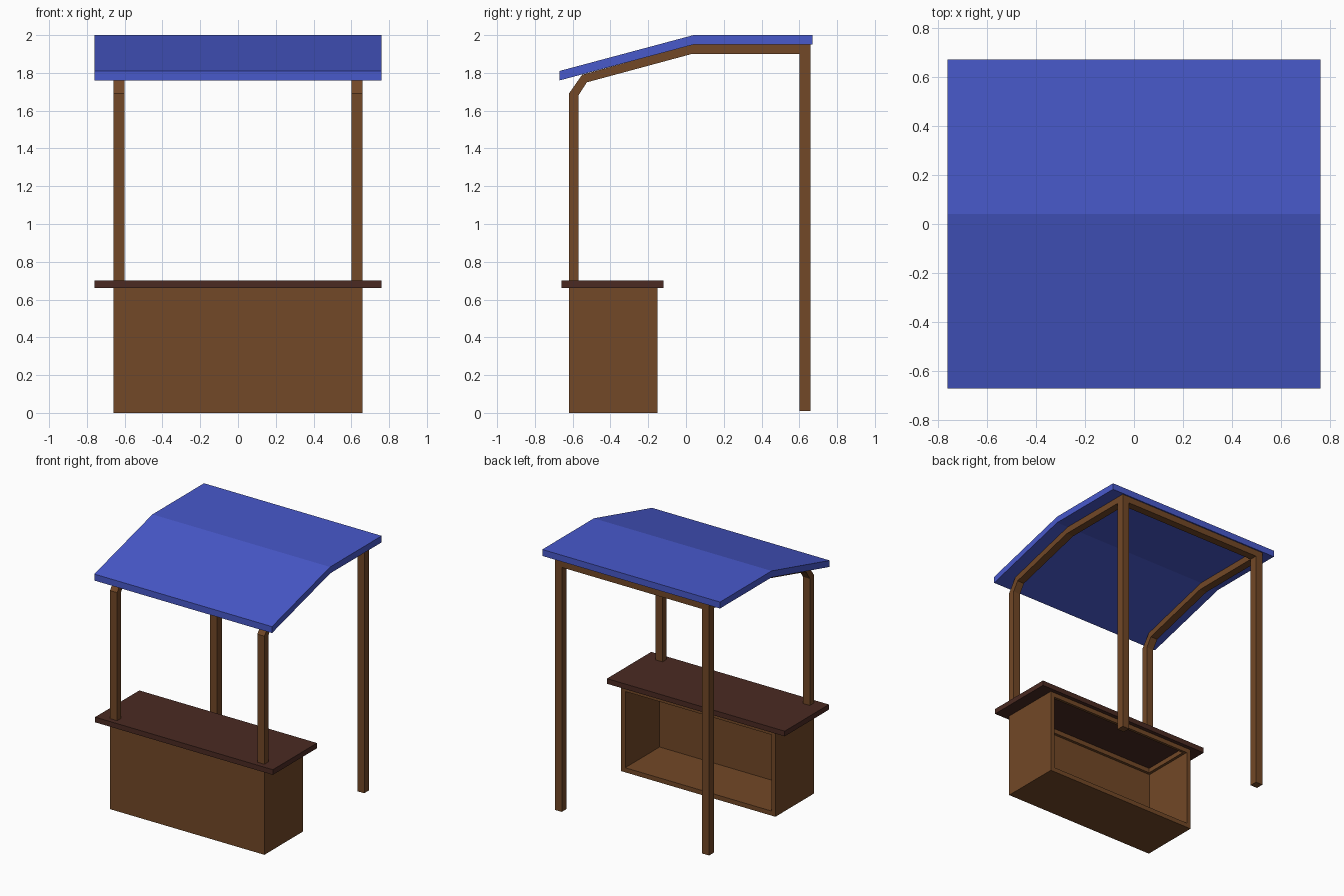
import bpy, bmesh

if "Cube" in bpy.data.objects:
    bpy.data.objects.remove(bpy.data.objects["Cube"])


def material(name, rgb):
    m = bpy.data.materials.new(name)
    m.diffuse_color = (*rgb, 1)
    m.use_nodes = True
    m.node_tree.nodes["Principled BSDF"].inputs["Base Color"].default_value = m.diffuse_color
    return m


WOOD = material("wood", (0.17, 0.065, 0.02))
DARK = material("dark_wood", (0.07, 0.023, 0.016))
BLUE = material("blue_canvas", (0.065, 0.10, 0.60))


def finish(name, bm, mat):
    bmesh.ops.recalc_face_normals(bm, faces=bm.faces)
    me = bpy.data.meshes.new(name)
    bm.to_mesh(me)
    bm.free()
    me.materials.append(mat)
    ob = bpy.data.objects.new(name, me)
    bpy.context.collection.objects.link(ob)
    return ob


def box_bm(x0, x1, y0, y1, z0, z1):
    bm = bmesh.new()
    bmesh.ops.create_cube(bm, size=1)
    for v in bm.verts:
        v.co = (x1 if v.co.x > 0 else x0, y1 if v.co.y > 0 else y0, z1 if v.co.z > 0 else z0)
    return bm


def strip(name, outer, inner, x0, x1, mat):
    """Bent bar: quads between two (y, z) outlines, extruded along x."""
    bm = bmesh.new()
    a = [bm.verts.new((x0, y, z)) for y, z in outer]
    b = [bm.verts.new((x0, y, z)) for y, z in inner]
    faces = [bm.faces.new((a[i], a[i + 1], b[i + 1], b[i])) for i in range(len(a) - 1)]
    ext = bmesh.ops.extrude_face_region(bm, geom=faces, use_keep_orig=True)
    for g in ext["geom"]:
        if isinstance(g, bmesh.types.BMVert):
            g.co.x = x1
    return finish(name, bm, mat)


# Bent roof sheet
strip("roof", [(-0.67, 1.81), (0.04, 2.0), (0.67, 2.0)],
      [(-0.67, 1.76), (0.04, 1.95), (0.67, 1.95)], -0.76, 0.76, BLUE)

# Side frames: front post, brace, rafter and back post in one bent bar
outer = [(-0.62, 0.70), (-0.62, 1.69), (-0.55, 1.79), (0.03, 1.95), (0.66, 1.95), (0.66, 0.01)]
inner = [(-0.57, 0.70), (-0.57, 1.68), (-0.525, 1.75), (0.03, 1.90), (0.60, 1.90), (0.60, 0.01)]
for side, s in (("left", -1), ("right", 1)):
    strip(side + "_frame", outer, inner, s * 0.60, s * 0.66, WOOD)

# Beam joining the back posts
finish("back_beam", box_bm(-0.60, 0.60, 0.60, 0.66, 1.90, 1.95), WOOD)

# Countertop
finish("countertop", box_bm(-0.76, 0.76, -0.66, -0.12, 0.66, 0.70), DARK)

# Cabinet: open at the back, with a top rim open to the countertop
bm = box_bm(-0.66, 0.66, -0.62, -0.15, 0, 0.66)
bm.normal_update()
back = next(f for f in bm.faces if f.normal.y > 0.9)
bmesh.ops.inset_region(bm, faces=[back], thickness=0.05)
cavity = bmesh.ops.extrude_discrete_faces(bm, faces=[back])["faces"][0]
for v in cavity.verts:
    v.co.y = -0.57
bm.normal_update()
ceiling = next(f for f in bm.faces if f.normal.z < -0.9 and f.calc_center_median().z > 0.5)
bmesh.ops.inset_region(bm, faces=[ceiling], thickness=0.03)
hole = bmesh.ops.extrude_discrete_faces(bm, faces=[ceiling])["faces"][0]
for v in hole.verts:
    v.co.z = 0.66
top = next(f for f in bm.faces if f.normal.z > 0.9 and f.calc_center_median().z > 0.6)
bmesh.ops.delete(bm, geom=[hole, top], context="FACES")
finish("cabinet", bm, WOOD)
